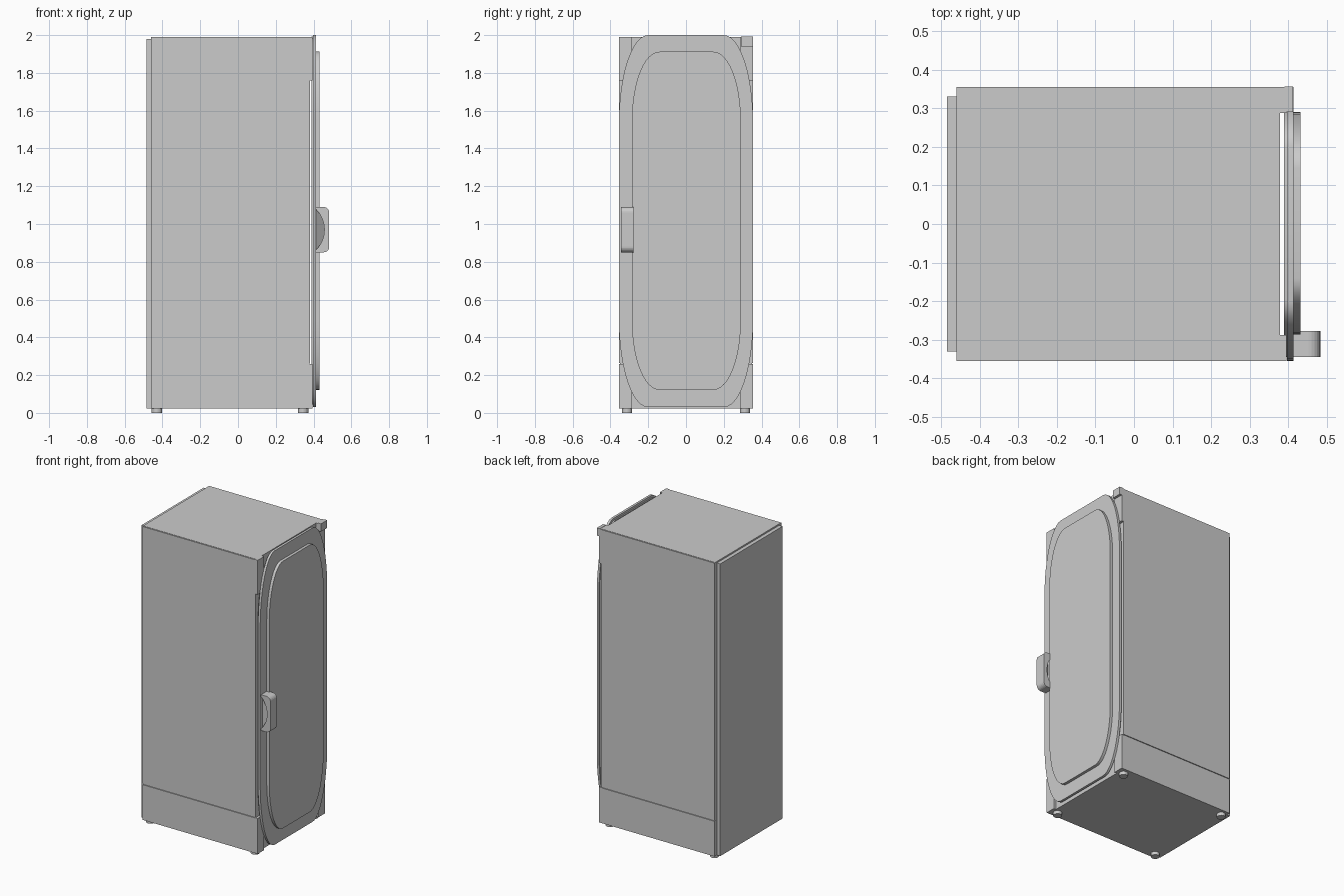
import bpy, bmesh, math

if "Cube" in bpy.data.objects:
    bpy.data.objects.remove(bpy.data.objects["Cube"])


def add_mesh(name, bm):
    bmesh.ops.recalc_face_normals(bm, faces=bm.faces)
    me = bpy.data.meshes.new(name)
    bm.to_mesh(me)
    bm.free()
    ob = bpy.data.objects.new(name, me)
    bpy.context.collection.objects.link(ob)
    return ob


def box(name, x, y, z):
    bm = bmesh.new()
    bmesh.ops.create_cube(bm, size=1)
    for v in bm.verts:
        for i, (lo, hi) in enumerate((x, y, z)):
            v.co[i] = lo if v.co[i] < 0 else hi
    return add_mesh(name, bm)


def prism(name, points, direction):
    """Extrude a closed planar outline along a direction."""
    bm = bmesh.new()
    face = bm.faces.new([bm.verts.new(p) for p in points])
    ext = bmesh.ops.extrude_face_region(bm, geom=[face])
    bmesh.ops.translate(bm, vec=direction,
                        verts=[g for g in ext["geom"] if isinstance(g, bmesh.types.BMVert)])
    return add_mesh(name, bm)


def door_plate(name, x0, x1, y, z, rad_y, rad_z, seg=12):
    """Plate facing +x with elliptical corners."""
    pts = []
    corners = ((y[1], z[1], 1, 1), (y[0], z[1], -1, 1),
               (y[0], z[0], -1, -1), (y[1], z[0], 1, -1))
    for q, (cy, cz, sy, sz) in enumerate(corners):
        for i in range(seg + 1):
            a = math.pi / 2 * (q + i / seg)
            pts.append((x0, cy - sy * rad_y + rad_y * math.cos(a),
                        cz - sz * rad_z + rad_z * math.sin(a)))
    ob = prism(name, pts, (x1 - x0, 0, 0))
    bpy.ops.object.select_all(action='DESELECT')
    ob.select_set(True)
    bpy.context.view_layer.objects.active = ob
    bpy.ops.object.shade_smooth_by_angle(angle=math.radians(30))
    return ob


# Cabinet core with side panels split by a seam
box("cabinet_core", (-0.46, 0.378), (-0.349, 0.349), (0.022, 1.99))
for side, s in (("left", -1), ("right", 1)):
    y = sorted((s * 0.348, s * 0.355))
    box(f"upper_panel_{side}", (-0.46, 0.38), y, (0.265, 1.988))
    box(f"lower_panel_{side}", (-0.46, 0.38), y, (0.022, 0.258))
    # Corner mounts behind the door
    ym = sorted((s * 0.288, s * 0.355))
    box(f"top_mount_{side}", (0.376, 0.395), ym, (1.76, 1.99))
    box(f"bottom_mount_{side}", (0.376, 0.395), ym, (0.022, 0.26))
    # Feet
    for end, x in (("back", -0.43), ("front", 0.345)):
        bm = bmesh.new()
        bmesh.ops.create_cone(bm, cap_ends=True, segments=20, radius1=0.027,
                              radius2=0.027, depth=0.026)
        bmesh.ops.translate(bm, verts=bm.verts, vec=(x, s * 0.312, 0.013))
        add_mesh(f"foot_{end}_{side}", bm)

# Hinge cap and back panel
box("hinge_cap", (0.39, 0.412), (0.29, 0.356), (1.94, 1.992))
box("back_panel", (-0.485, -0.46), (-0.33, 0.33), (0.022, 1.98))

# Door: seal, outer shell, raised panel
door_plate("door_seal", 0.389, 0.397, (-0.345, 0.345), (0.045, 1.985), 0.15, 0.44)
door_plate("door_shell", 0.397, 0.413, (-0.355, 0.355), (0.03, 2.0), 0.155, 0.46)
door_plate("door_raised_panel", 0.412, 0.432, (-0.286, 0.29), (0.122, 1.912), 0.145, 0.36)

# Handle: rounded outer corners, arched grip opening
zc, half, x_in, x_out, r = 0.97, 0.12, 0.412, 0.483, 0.03
prof = [(x_in, zc - half)]
for cz, a0 in ((zc - half + r, -90), (zc + half - r, 0)):
    for i in range(7):
        a = math.radians(a0 + 15 * i)
        prof.append((x_out - r + r * math.cos(a), cz + r * math.sin(a)))
prof.append((x_in, zc + half))
# Circular arc of height 0.045 and half chord 0.108
h, c = 0.045, 0.108
R = (h * h + c * c) / (2 * h)
sweep = math.asin(c / R)
arc = []
for i in range(17):
    a = sweep * (1 - i / 8)
    arc.append((x_in + h - R + R * math.cos(a), zc + R * math.sin(a)))
prism("handle", [(x, -0.345, z) for x, z in prof + arc], (0, 0.067, 0))

# Slanted web closing the grip opening
prism("handle_web", [(x, -0.33 + (x - x_in) * 0.9, z) for x, z in arc], (0, 0.006, 0))
